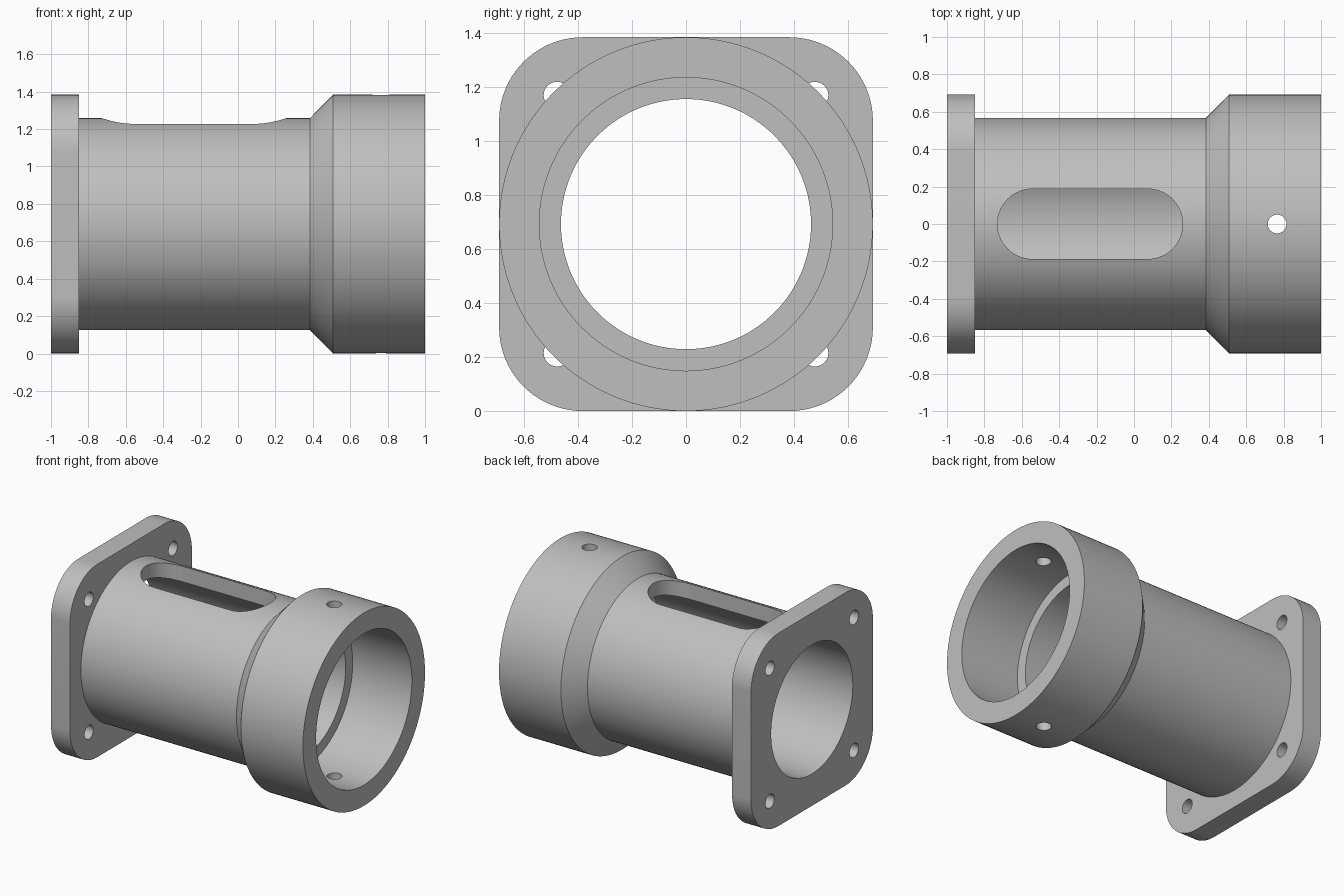
import bpy, bmesh, math
from mathutils import Matrix, Vector

cube = bpy.data.objects.get("Cube")
if cube:
    bpy.data.objects.remove(cube, do_unlink=True)

HALF = 0.692          # half width of flange, collar radius, axis height
BODY_R, BORE_R, SOCKET_R = 0.567, 0.463, 0.543
HOLE_R, HOLE_POS = 0.05, 0.477

grey = bpy.data.materials.new("light grey metal")
grey.use_nodes = True
colour = (0.52, 0.52, 0.52, 1)
grey.diffuse_color = colour
grey.node_tree.nodes["Principled BSDF"].inputs["Base Color"].default_value = colour


def make_object(name, bm):
    bmesh.ops.recalc_face_normals(bm, faces=bm.faces)
    mesh = bpy.data.meshes.new(name)
    bm.to_mesh(mesh)
    bm.free()
    mesh.materials.append(grey)
    ob = bpy.data.objects.new(name, mesh)
    bpy.context.collection.objects.link(ob)
    return ob


def turned_solid(name, profile, segments=128):
    """Solid of revolution about the x axis from (x, radius) pairs."""
    bm = bmesh.new()
    rings = []
    for x, r in profile:
        angles = [2 * math.pi * i / segments for i in range(segments)]
        rings.append([bm.verts.new((x, r * math.cos(a), HALF + r * math.sin(a)))
                      for a in angles])
    for a, b in zip(rings, rings[1:]):
        for i in range(segments):
            j = (i + 1) % segments
            bm.faces.new((a[i], a[j], b[j], b[i]))
    bm.faces.new(rings[0])
    bm.faces.new(rings[-1])
    return make_object(name, bm)


def rounded_prism(name, half_u, half_v, radius, depth, matrix, steps=20):
    """Rounded rectangle in local xy, extruded up by depth, then placed."""
    bm = bmesh.new()
    points = []
    for k, (su, sv) in enumerate(((1, 1), (-1, 1), (-1, -1), (1, -1))):
        for i in range(steps + 1):
            a = math.pi / 2 * (k + i / steps)
            points.append(Vector((su * (half_u - radius) + radius * math.cos(a),
                                  sv * (half_v - radius) + radius * math.sin(a), 0)))
    face = bm.faces.new([bm.verts.new(p) for p in points])
    extruded = bmesh.ops.extrude_face_region(bm, geom=[face])["geom"]
    top = [v for v in extruded if isinstance(v, bmesh.types.BMVert)]
    bmesh.ops.translate(bm, verts=top, vec=(0, 0, depth))
    bmesh.ops.remove_doubles(bm, verts=bm.verts, dist=1e-5)
    bm.transform(matrix)
    return make_object(name, bm)


def combine(target, other, operation):
    mod = target.modifiers.new(other.name, "BOOLEAN")
    mod.operation, mod.object, mod.solver = operation, other, "EXACT"
    bpy.context.view_layer.objects.active = target
    bpy.ops.object.modifier_apply(modifier=mod.name)
    bpy.data.objects.remove(other, do_unlink=True)


# Tube, cone and collar outer shape
housing = turned_solid("flanged_housing", [
    (-0.93, BODY_R), (0.385, BODY_R), (0.508, HALF), (1, HALF)])

# Square flange with rounded corners
along_x = Matrix.Rotation(math.pi / 2, 4, "Y")
flange = rounded_prism("flange", HALF, HALF, 0.31, 0.15,
                       Matrix.Translation((-1, 0, HALF)) @ along_x)
combine(housing, flange, "UNION")

# Stepped bore with a wider socket in the collar
bore = turned_solid("bore_cutter", [
    (-1.1, BORE_R), (0.53, BORE_R), (0.53, SOCKET_R), (1.1, SOCKET_R)])
combine(housing, bore, "DIFFERENCE")

# Long slot in the top of the tube
slot = rounded_prism("slot_cutter", 0.495, 0.187, 0.1869, 0.8,
                     Matrix.Translation((-0.235, 0, HALF)))
combine(housing, slot, "DIFFERENCE")

# Pin hole through the collar, top and bottom
pin = rounded_prism("pin_cutter", HOLE_R, HOLE_R, HOLE_R, 2,
                    Matrix.Translation((0.765, 0, -0.3)), steps=10)
combine(housing, pin, "DIFFERENCE")

# Four bolt holes in the flange corners
for y in (-HOLE_POS, HOLE_POS):
    for z in (-HOLE_POS, HOLE_POS):
        place = Matrix.Translation((-1.1, y, HALF + z)) @ along_x
        bolt = rounded_prism("bolt_cutter", HOLE_R, HOLE_R, HOLE_R, 0.3, place, steps=10)
        combine(housing, bolt, "DIFFERENCE")

# Smooth round walls, crisp edges
bpy.ops.object.select_all(action="DESELECT")
housing.select_set(True)
bpy.context.view_layer.objects.active = housing
bpy.ops.object.shade_smooth_by_angle(angle=math.radians(30))
